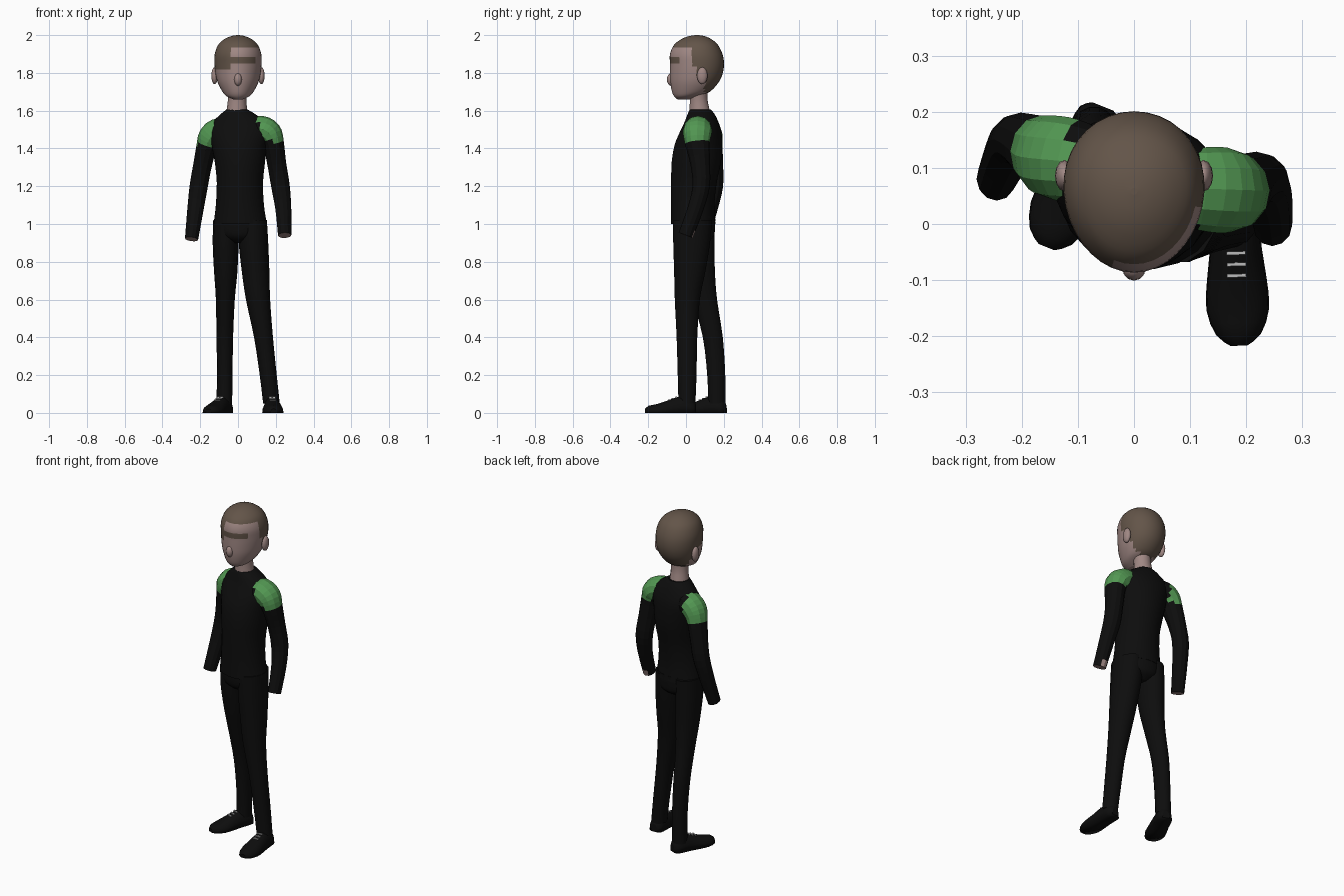
import bpy, bmesh, math
from mathutils import Vector, Matrix

cube = bpy.data.objects.get("Cube")
if cube:
    bpy.data.objects.remove(cube)


def material(name, r, g, b):
    m = bpy.data.materials.new(name)
    m.use_nodes = True
    m.diffuse_color = (r, g, b, 1)
    node = next(n for n in m.node_tree.nodes if n.type == 'BSDF_PRINCIPLED')
    node.inputs["Base Color"].default_value = (r, g, b, 1)
    node.inputs["Roughness"].default_value = 0.8
    return m


black = material("black cloth", .004, .004, .004)
skin = material("skin", .35, .245, .23)
hair = material("brown hair", .125, .09, .066)
green = material("green patch", .085, .31, .085)
lace_grey = material("lace grey", .5, .5, .5)


def finish(name, bm, mats, rule=None, smooth=False):
    bmesh.ops.recalc_face_normals(bm, faces=bm.faces)
    if rule:
        for f in bm.faces:
            f.material_index = rule(f.calc_center_median())
    mesh = bpy.data.meshes.new(name)
    bm.to_mesh(mesh)
    bm.free()
    for m in mats:
        mesh.materials.append(m)
    for p in mesh.polygons:
        p.use_smooth = smooth and len(p.vertices) < 5
    ob = bpy.data.objects.new(name, mesh)
    bpy.context.collection.objects.link(ob)
    return ob


def skin_rings(bm, rings):
    """Bridge equal rings of points and cap both ends."""
    rows = [[bm.verts.new(p) for p in ring] for ring in rings]
    n = len(rows[0])
    for a, b in zip(rows, rows[1:]):
        for i in range(n):
            j = (i + 1) % n
            bm.faces.new((a[i], a[j], b[j], b[i]))
    bm.faces.new(rows[0])
    bm.faces.new(rows[-1])


def refine(pts, steps):
    """Catmull-Rom interpolation of the section list."""
    out = []
    for i in range(len(pts) - 1):
        a, b, c, d = (pts[max(0, min(len(pts) - 1, i + k))] for k in (-1, 0, 1, 2))
        for s in range(steps):
            t = s / steps
            out.append([q + .5 * t * (r - p + t * (2*p - 5*q + 4*r - w + t * (3*(q - r) + w - p)))
                        for p, q, r, w in zip(a, b, c, d)])
    return out + [list(pts[-1])]


def loft(name, sections, mats, sides=14, steps=3, yaw=0, egg=0, follow=False, rule=None, smooth=False):
    """Sections are x, y, z, half width, half depth; rings lie flat or follow the path."""
    secs = refine(sections, steps)
    rings = []
    for k, (x, y, z, rx, ry) in enumerate(secs):
        u, v = Vector((math.cos(yaw), math.sin(yaw), 0)), Vector((-math.sin(yaw), math.cos(yaw), 0))
        if follow:
            t = Vector(secs[min(k + 1, len(secs) - 1)][:3]) - Vector(secs[max(k - 1, 0)][:3])
            u = Vector((0, 1, 0)).cross(t).normalized()
            v = t.cross(u).normalized()
        ring = []
        for i in range(sides):
            a = 2 * math.pi * i / sides
            ring.append(Vector((x, y, z)) + u * rx * math.cos(a) * (1 + egg * math.sin(a)) + v * ry * math.sin(a))
        rings.append(ring)
    bm = bmesh.new()
    skin_rings(bm, rings)
    return finish(name, bm, mats, rule, smooth)


def ellipsoid(name, loc, size, mat):
    bm = bmesh.new()
    bmesh.ops.create_uvsphere(bm, u_segments=12, v_segments=8, radius=1)
    bmesh.ops.transform(bm, matrix=Matrix.Translation(loc) @ Matrix.Diagonal((*size, 1)), verts=bm.verts)
    return finish(name, bm, [mat], smooth=True)


# Head, with the hair painted by region
def hair_rule(c):
    back = c.y > .1 and c.z > 1.69
    side = c.y > .025 and c.z > 1.83 or c.y > .065 and c.z > 1.79
    fringe = c.x < -.04 and c.z > 1.825
    brow = c.x < .09 and 1.85 < c.z < 1.89
    return int(c.z > 1.94 or back or side or fringe or brow)


loft("head", [
    (0, -.01, 1.66, .025, .035), (0, .0, 1.675, .058, .062), (0, .026, 1.70, .082, .1),
    (0, .045, 1.75, .108, .128), (0, .055, 1.80, .12, .14), (0, .058, 1.85, .125, .143),
    (0, .054, 1.90, .123, .139), (0, .053, 1.95, .104, .115), (0, .055, 1.98, .07, .077),
    (0, .057, 1.995, .035, .04), (0, .058, 2.0, .006, .006)],
    [skin, hair], sides=36, egg=.07, rule=hair_rule, smooth=True)
ellipsoid("nose", (0, -.078, 1.765), (.021, .023, .034), skin)
for sx, side in ((1, "left"), (-1, "right")):
    ellipsoid(side + "_ear", (sx * .124, .086, 1.785), (.017, .028, .045), skin)
loft("neck", [(-.006, .075, 1.54, .062, .06), (-.006, .072, 1.6, .055, .055),
              (-.004, .067, 1.66, .049, .048), (0, .065, 1.73, .052, .05)], [skin], smooth=True)

# Shirt, turned slightly at the shoulders
loft("shirt", [
    (.012, .038, 1.0, .143, .118), (.01, .036, 1.1, .129, .115), (.01, .042, 1.22, .124, .122),
    (.01, .055, 1.33, .135, .132), (.006, .066, 1.42, .148, .126), (.006, .078, 1.49, .16, .108),
    (.006, .082, 1.54, .14, .088), (0, .08, 1.58, .095, .072), (-.005, .076, 1.605, .058, .058)],
    [black], sides=20, yaw=-.16, smooth=True)

# Arms with green shoulder patches and skin at the cuff
ARMS = {
    "left": (1.44, [
        (.05, .07, 1.5, .06, .06), (.12, .063, 1.505, .068, .074), (.165, .06, 1.48, .068, .076),
        (.187, .06, 1.43, .056, .066), (.205, .075, 1.32, .05, .052), (.225, .08, 1.2, .049, .046),
        (.24, .05, 1.08, .042, .042), (.247, -.002, .94, .035, .04)]),
    "right": (1.415, [
        (-.05, .1, 1.5, .06, .06), (-.11, .113, 1.49, .068, .074), (-.147, .12, 1.455, .066, .074),
        (-.168, .13, 1.4, .054, .064), (-.19, .145, 1.3, .049, .052), (-.208, .15, 1.2, .048, .046),
        (-.225, .125, 1.08, .043, .042), (-.246, .08, .92, .035, .04)])}
for side, (edge, path) in ARMS.items():
    def arm_rule(c):
        if c.z < path[-1][2] + .006:
            return 2
        return int(c.z > edge and abs(c.x) > .105)
    loft(side + "_arm", path, [black, green, skin], sides=12, follow=True, rule=arm_rule)

# Trousers
loft("trouser_seat", [(.012, .043, 1.03, .136, .112), (.012, .043, .97, .139, .11),
                      (.012, .045, .93, .11, .1), (.008, .045, .9, .04, .06)], [black], sides=18, yaw=-.1, smooth=True)
loft("left_leg", [
    (.078, .035, 1.02, .075, .105), (.082, .03, .9, .078, .1), (.093, .02, .75, .073, .085),
    (.106, .007, .6, .064, .068), (.135, .005, .4, .05, .056), (.16, .006, .2, .045, .051),
    (.177, .005, .05, .044, .046)], [black], smooth=True)
loft("right_leg", [
    (-.058, .055, 1.02, .073, .1), (-.065, .06, .9, .069, .093), (-.065, .075, .75, .062, .08),
    (-.067, .1, .6, .05, .066), (-.07, .142, .4, .044, .054), (-.07, .16, .2, .041, .049),
    (-.073, .163, .05, .042, .046)], [black], smooth=True)

# Shoes: distance from the ankle, half width, height
SHOE = [(-.05, .02, .045), (-.036, .038, .07), (0, .044, .088), (.045, .046, .085),
        (.1, .053, .066), (.155, .056, .047), (.2, .04, .038), (.22, .015, .022)]
for side, ankle, toe in (("left", (.18, .003), (.187, -.217)), ("right", (-.074, .163), (-.156, -.041))):
    start = Vector((*ankle, 0))
    ahead = (Vector((*toe, 0)) - start).normalized()
    across = Vector((-ahead.y, ahead.x, 0))
    rings = []
    for t, w, h in refine(SHOE, 2):
        arc = [math.pi * i / 10 for i in range(11)]
        rings.append([start + ahead * t + across * w * math.cos(a)
                      + Vector((0, 0, h * max(0, math.sin(a)) ** .75)) for a in arc])
    bm = bmesh.new()
    skin_rings(bm, rings)
    finish(side + "_shoe", bm, [black], smooth=True)
    # Laces lie across the instep
    bm = bmesh.new()
    for t, h in ((.055, .083), (.075, .076), (.095, .069)):
        pos = start + ahead * t + Vector((0, 0, h))
        turn = Matrix.Rotation(math.atan2(across.y, across.x), 4, 'Z')
        bmesh.ops.create_cube(bm, size=1, matrix=Matrix.Translation(pos) @ turn @ Matrix.Diagonal((.034, .006, .006, 1)))
    finish(side + "_laces", bm, [lace_grey])
